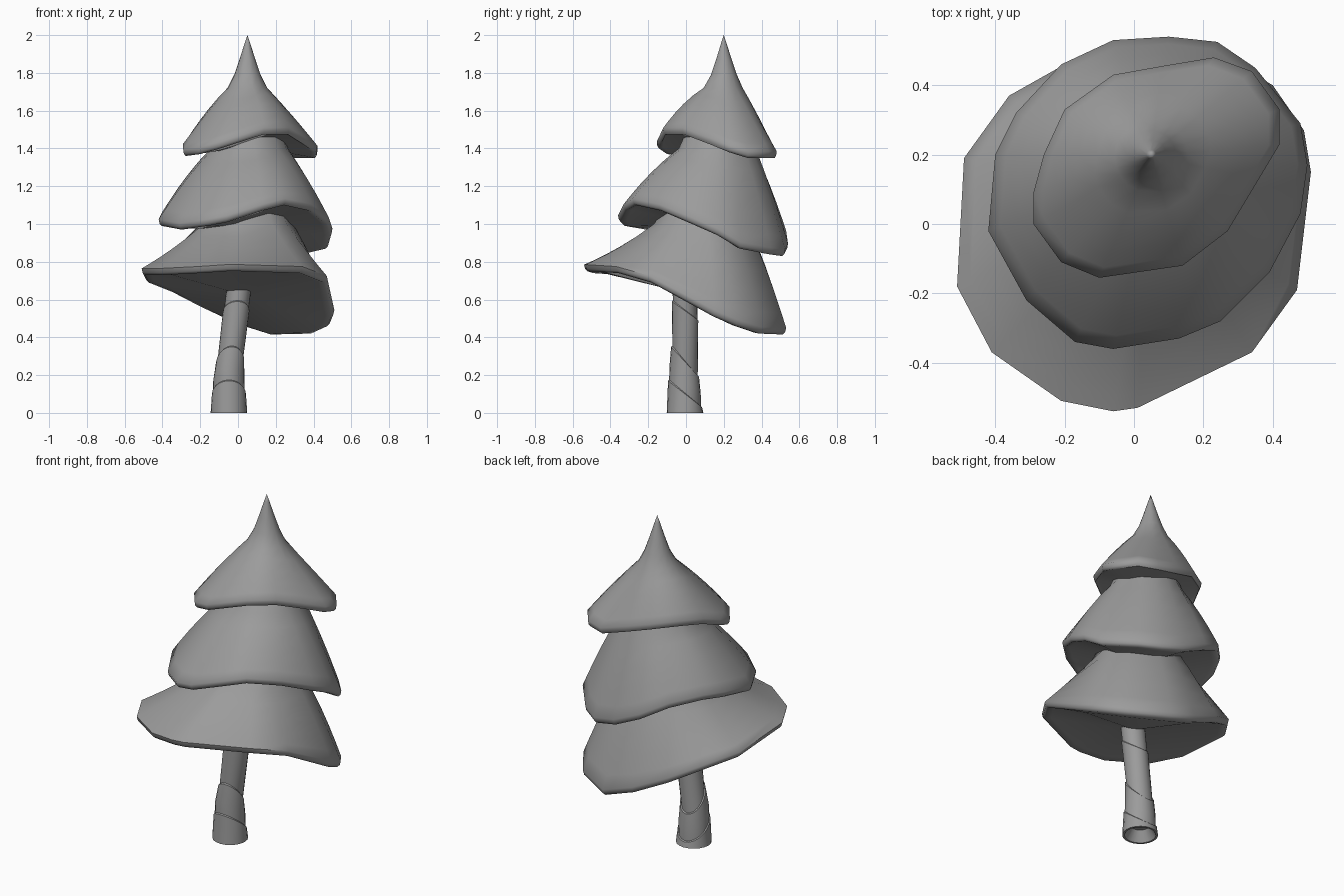
import bpy, bmesh, math
from mathutils import Vector

cube = bpy.data.objects.get("Cube")
if cube:
    bpy.data.objects.remove(cube)

GREY = (0.33, 0.33, 0.33, 1)
grey = bpy.data.materials.new("plain_grey")
grey.use_nodes = True
grey.diffuse_color = GREY
grey.node_tree.nodes["Principled BSDF"].inputs["Base Color"].default_value = GREY


def loft(name, rings, angle):
    """Bridge rings of equal length; a ring of one point closes an end."""
    bm = bmesh.new()
    loops = [[bm.verts.new(p) for p in ring] for ring in rings]
    for a, b in zip(loops, loops[1:]):
        n = max(len(a), len(b))
        for i in range(n):
            j = (i + 1) % n
            if len(a) == 1:
                bm.faces.new((a[0], b[j], b[i]))
            elif len(b) == 1:
                bm.faces.new((a[i], a[j], b[0]))
            else:
                bm.faces.new((a[i], a[j], b[j], b[i]))
    bmesh.ops.recalc_face_normals(bm, faces=bm.faces)
    mesh = bpy.data.meshes.new(name)
    bm.to_mesh(mesh)
    bm.free()
    mesh.materials.append(grey)
    obj = bpy.data.objects.new(name, mesh)
    bpy.context.collection.objects.link(obj)
    bpy.ops.object.select_all(action="DESELECT")
    obj.select_set(True)
    bpy.context.view_layer.objects.active = obj
    bpy.ops.object.shade_smooth_by_angle(angle=math.radians(angle))


def tier(name, rim, neck, radius, bulge, swell, crown):
    """Drooping skirt of branches from a wavy rim up to a round neck and crown."""
    rim = [Vector(p) for p in rim]
    neck = Vector(neck)
    mid = sum(rim, Vector()) / len(rim)

    def scaled(f, dz):
        return [Vector((mid.x + (p.x - mid.x) * f, mid.y + (p.y - mid.y) * f, p.z + dz))
                for p in rim]

    lip = scaled(1, 0.035)
    top = [neck + radius * Vector((p.x - neck.x, p.y - neck.y, 0)).normalized() for p in rim]
    rings = [[mid + Vector((0, 0, 0.01))], scaled(0.9, 0.005), scaled(0.965, 0),
             scaled(0.99, 0.012), lip]
    for t in (0.12, 0.3, 0.5, 0.75, 1):
        ring = []
        for a, b in zip(lip, top):
            p = a.lerp(b, t)
            # Low-hanging sides swell outwards, high sides flare
            p.z += 4 * t * (1 - t) * (bulge + swell * (mid.z - a.z))
            ring.append(p)
        rings.append(ring)
    for z, f, c in crown:
        centre = Vector((c[0], c[1], z))
        rings.append([centre + (p - neck) * f for p in top] if f else [centre])
    loft(name, rings, 62)


# Three tiers of branches
tier("lower_branches",
     [(0.51, 0.15, 0.51), (0.49, 0.27, 0.46), (0.4, 0.4, 0.42), (0.18, 0.53, 0.415),
      (0, 0.51, 0.47), (-0.2, 0.46, 0.56), (-0.36, 0.37, 0.64), (-0.49, 0.19, 0.69),
      (-0.51, -0.18, 0.73), (-0.41, -0.37, 0.73), (-0.21, -0.51, 0.74), (-0.06, -0.54, 0.75),
      (0.01, -0.53, 0.75), (0.34, -0.37, 0.74), (0.47, -0.19, 0.69)],
     (0.045, 0.08, 1.0), 0.25, 0.01, 0.15,
     [(1.15, 0.7, (0.05, 0.1)), (1.25, 0, (0.05, 0.1))])
tier("middle_branches",
     [(0.5, 0.17, 0.94), (0.48, 0.29, 0.87), (0.35, 0.45, 0.84), (0.24, 0.525, 0.83),
      (0.1, 0.54, 0.86), (-0.06, 0.53, 0.93), (-0.21, 0.46, 1.01), (-0.34, 0.32, 1.04),
      (-0.4, 0.2, 1.03), (-0.42, -0.02, 0.99), (-0.31, -0.22, 0.97), (-0.17, -0.34, 0.99),
      (-0.06, -0.36, 1.01), (0.13, -0.33, 1.07), (0.25, -0.28, 1.1), (0.39, -0.14, 1.07),
      (0.48, 0.03, 1.0)],
     (0.06, 0.165, 1.4), 0.205, 0.02, 0,
     [(1.55, 0.7, (0.06, 0.17)), (1.65, 0, (0.06, 0.18))])
tier("upper_branches",
     [(0.42, 0.23, 1.38), (0.42, 0.33, 1.35), (0.34, 0.44, 1.35), (0.23, 0.48, 1.35),
      (0.08, 0.455, 1.39), (-0.06, 0.43, 1.43), (-0.2, 0.33, 1.45), (-0.26, 0.2, 1.43),
      (-0.29, 0.09, 1.39), (-0.29, 0, 1.36), (-0.21, -0.11, 1.37), (-0.1, -0.155, 1.4),
      (0.14, -0.12, 1.475), (0.27, -0.02, 1.475), (0.36, 0.13, 1.42)],
     (0.05, 0.195, 1.72), 0.106, 0.004, -0.15,
     [(1.79, 0.66, (0.05, 0.2)), (1.87, 0.4, (0.05, 0.2)),
      (1.96, 0.13, (0.05, 0.2)), (2.0, 0, (0.05, 0.2))])

# Leaning trunk with overlapping bark sleeves and a hollow foot
SIDES = 20
sections = [(0.06, 0, 0.05), (0, 0, 0.085), (0, 0, 0.097), (0.1, 0.07, 0.09),
            (0.105, 0.07, 0.084), (0.17, 0.07, 0.083), (0.27, 0.08, 0.074),
            (0.275, 0.08, 0.067), (0.54, 0.05, 0.07), (0.545, 0.05, 0.065), (0.75, 0, 0.066)]
rings = [[(-0.048, 0, 0.06)]]
for z, tilt, r in sections:
    ring = []
    for i in range(SIDES):
        a = math.tau * i / SIDES
        h = z - tilt * math.sin(a)
        lean = -0.048 + 0.12 * max(0, h - 0.22)
        ring.append((lean + r * math.cos(a), r * math.sin(a) - 0.005, h))
    rings.append(ring)
rings.append([(0.02, 0, 0.8)])
loft("trunk", rings, 30)
